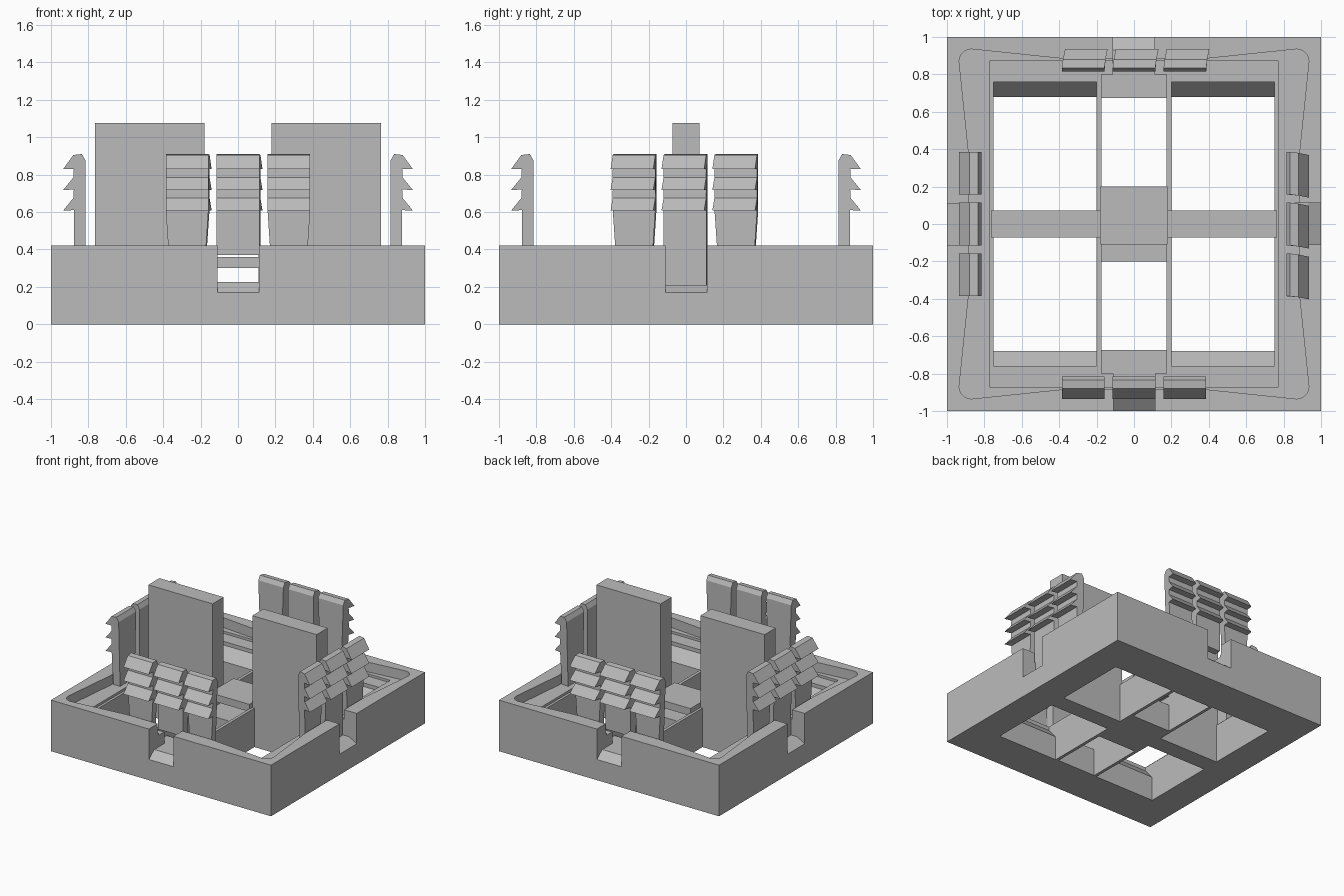
import bpy, bmesh, math
from mathutils import Matrix, Vector

old = bpy.data.objects.get("Cube")
if old:
    bpy.data.objects.remove(old, do_unlink=True)

grey = bpy.data.materials.new("plain grey")
grey.use_nodes = True
grey.diffuse_color = (0.5, 0.5, 0.5, 1)
grey.node_tree.nodes["Principled BSDF"].inputs["Base Color"].default_value = (0.5, 0.5, 0.5, 1)


def prism(name, profile, start, end, turn=0, axis="x", shape=None):
    """Extrude a closed profile along x (or z) and turn it about z."""
    bm = bmesh.new()
    rings = []
    for a in (start, end):
        pts = [Vector((a, u, v)) if axis == "x" else Vector((u, v, a)) for u, v in profile]
        if shape:
            pts = [shape(p) for p in pts]
        rings.append([bm.verts.new(p) for p in pts])
    n = len(profile)
    bm.faces.new(rings[0])
    bm.faces.new(rings[1])
    for i in range(n):
        j = (i + 1) % n
        bm.faces.new((rings[0][i], rings[0][j], rings[1][j], rings[1][i]))
    bmesh.ops.rotate(bm, verts=bm.verts, matrix=Matrix.Rotation(math.radians(turn), 3, "Z"))
    bmesh.ops.recalc_face_normals(bm, faces=bm.faces)
    mesh = bpy.data.meshes.new(name)
    bm.to_mesh(mesh)
    bm.free()
    mesh.materials.append(grey)
    ob = bpy.data.objects.new(name, mesh)
    bpy.context.collection.objects.link(ob)
    return ob


def box(name, x0, x1, y0, y1, z0, z1):
    return prism(name, [(x0, y0), (x1, y0), (x1, y1), (x0, y1)], z0, z1, axis="z")


def cut(target, cutter):
    mod = target.modifiers.new("cut", "BOOLEAN")
    mod.operation, mod.solver, mod.object = "DIFFERENCE", "EXACT", cutter
    bpy.context.view_layer.objects.active = target
    bpy.ops.object.modifier_apply(modifier=mod.name)
    bpy.data.objects.remove(cutter, do_unlink=True)


# Square housing
base = box("housing", -1, 1, -1, 1, 0, 0.42)

# Rounded recess with slightly pinched sides
quarter = [(0.885, 0.39)]
for i in range(6):
    t = math.radians(i * 18)
    quarter.append((0.87 + 0.065 * math.cos(t), 0.87 + 0.065 * math.sin(t)))
quarter.append((0.39, 0.885))
outline = []
for k in range(4):
    c, s = round(math.cos(k * math.pi / 2)), round(math.sin(k * math.pi / 2))
    outline += [(c * x - s * y, s * x + c * y) for x, y in quarter]
cut(base, prism("recess_cutter", outline, 0.34, 0.6, axis="z"))
cut(base, box("step_cutter", -0.77, 0.77, -0.875, 0.875, 0.32, 0.55))

# Central channel and its two openings
cut(base, box("channel_cutter", -0.175, 0.175, -0.8, 0.8, 0.225, 0.57))
for s in (-1, 1):
    y0, y1 = sorted((s * 0.2, s * 0.675))
    cut(base, box("channel_opening_cutter", -0.175, 0.175, y0, y1, -0.1, 0.5))

# Four large openings with flared ends
flare = [(0.07, -0.1), (0.68, -0.1), (0.68, 0.2), (0.76, 0.29), (0.76, 0.53), (0.07, 0.53)]
for turn in (0, 180):
    for a, b in ((-0.75, -0.2), (0.2, 0.75)):
        cut(base, prism("opening_cutter", flare, a, b, turn))

# Notches through the outer walls, with sloping sills
for turn in (0, 90, 180, 270):
    sill, inner = (0.225, 0.78) if turn % 180 == 0 else (0.21, 0.815)
    notch = [(inner, sill), (0.93, sill), (1.0, 0.17), (1.1, 0.17), (1.1, 0.6), (inner, 0.6)]
    cut(base, prism("notch_cutter", notch, -0.113, 0.11, turn))

# Centre bridge and two upright plates
box("centre_bridge", -0.18, 0.18, -0.11, 0.2, 0.30, 0.36)
for side, a, b in (("right", -0.765, -0.18), ("left", 0.18, 0.765)):
    box(side + "_upright_plate", a, b, -0.072, 0.072, 0, 1.075)


# Barbed clips: three fingers on each side
def finger_profile(bottom):
    pts = [(0.815, bottom), (0.875, bottom)]
    for z in (0.61, 0.72):
        pts += [(0.878, z), (0.935, z - 0.002), (0.88, z + 0.065)]
    return pts + [(0.878, 0.83), (0.935, 0.83), (0.88, 0.905), (0.835, 0.91), (0.815, 0.875)]


for side, turn in (("back", 0), ("right", 90), ("front", 180), ("left", 270)):
    skew = 0.2 if side in ("back", "left") else 0.0
    for i, centre in enumerate((-0.272, 0, 0.272)):
        middle = centre == 0
        if middle:
            bottom = 0.37 if turn % 180 == 0 else 0.2
        else:
            bottom = 0.3

        def shape(p, c=centre, k=skew, m=middle):
            # Narrow the outer fingers toward the foot, lean the barb tips
            narrow = 1 if m else 1 - 0.6 * max(0, 0.6 - p.z)
            return Vector((c + (p.x - c) * narrow + k * max(0, p.y - 0.85), p.y, p.z))

        prism(f"{side}_clip_finger_{i + 1}", finger_profile(bottom),
              centre - 0.114, centre + 0.114, turn, shape=shape)
